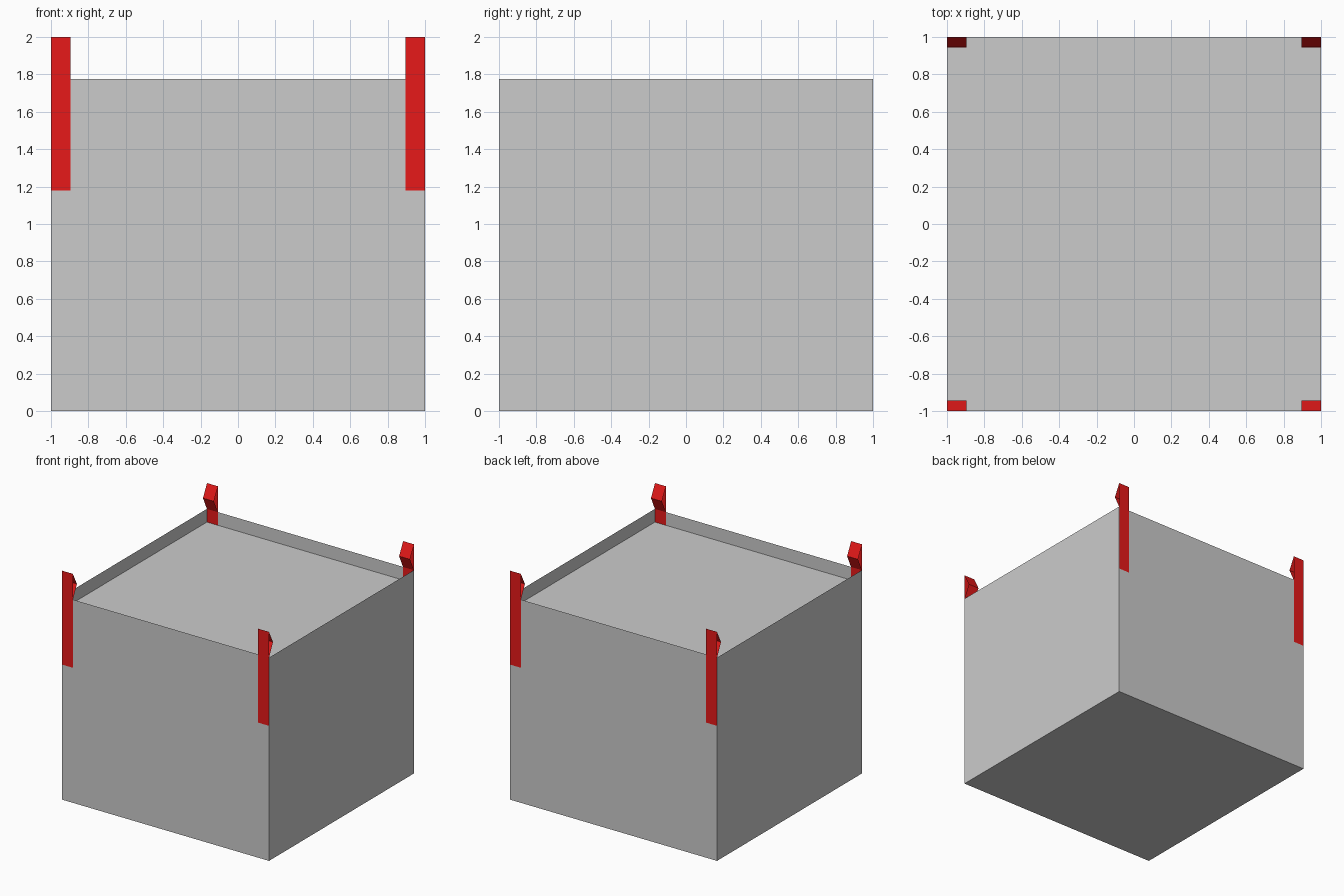
import bpy
import bmesh

if "Cube" in bpy.data.objects:
    bpy.data.objects.remove(bpy.data.objects["Cube"])

RIM, LID = 1.775, 1.66      # wall top and recessed top panel heights
CLIP_W, EPS = 0.105, 0.001  # clip width, gap to the wall sheet


def make_object(name, bm, material=None):
    mesh = bpy.data.meshes.new(name)
    bm.to_mesh(mesh)
    bm.free()
    obj = bpy.data.objects.new(name, mesh)
    bpy.context.collection.objects.link(obj)
    if material:
        mesh.materials.append(material)
    return obj


def sheet(name, profile, x0, x1, material=None):
    """Sweep a (y, z) profile along x as a thin open sheet."""
    bm = bmesh.new()
    rows = [[bm.verts.new((x, y, z)) for x in (x0, x1)] for y, z in profile]
    for a, b in zip(rows, rows[1:]):
        bm.faces.new((a[0], a[1], b[1], b[0]))
    return make_object(name, bm, material)


# Open-topped box: thin walls and a floor
bm = bmesh.new()
bmesh.ops.create_cube(bm, size=2)
for v in bm.verts:
    v.co.z = RIM if v.co.z > 0 else 0
top = [f for f in bm.faces if f.normal.z > 0.5]
bmesh.ops.delete(bm, geom=top, context='FACES_ONLY')
make_object("box_walls", bm)

# Recessed top panel
sheet("top_panel", [(-1, LID), (1, LID)], -1, 1)

# Red clips: outer strap, folded hook above the rim, inner strap
red = bpy.data.materials.new("clip_red")
red.diffuse_color = (0.8, 0.01, 0.01, 1)
red.use_nodes = True
red.node_tree.nodes["Principled BSDF"].inputs["Base Color"].default_value = red.diffuse_color
for side, sy in (("front", -1), ("back", 1)):
    profile = [(1 + EPS, 1.18), (1 + EPS, 2.0), (0.945, 1.89),
               (1 - EPS, RIM), (1 - EPS, LID)]
    profile = [(sy * y, z) for y, z in profile]
    if sy > 0:
        profile.reverse()
    for hand, x0, x1 in (("left", -1, -1 + CLIP_W), ("right", 1 - CLIP_W, 1)):
        sheet(f"{side}_{hand}_clip", profile, x0, x1, red)
